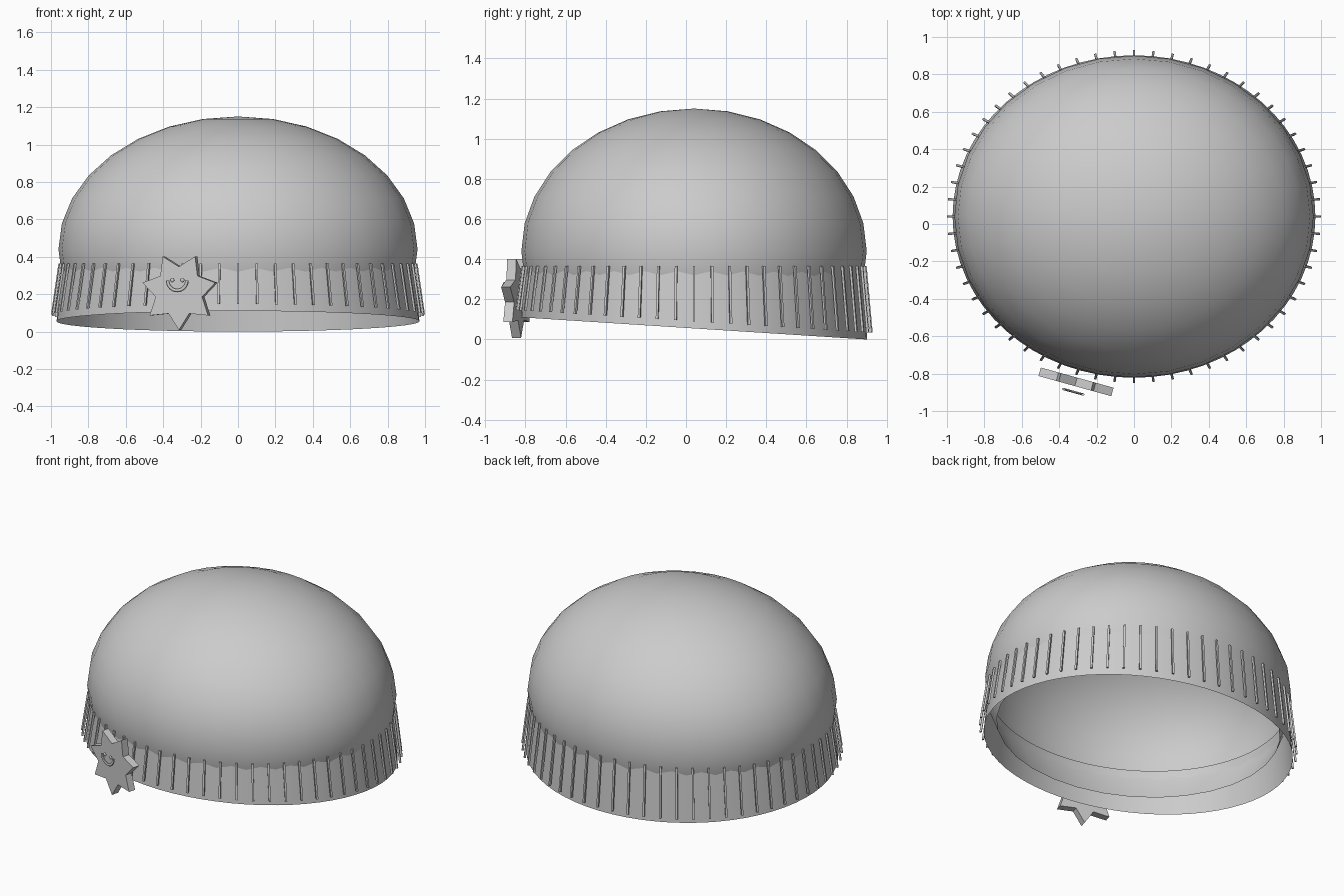
import bpy, bmesh
from math import sin, cos, pi, radians
from mathutils import Matrix, Vector

if "Cube" in bpy.data.objects:
    bpy.data.objects.remove(bpy.data.objects["Cube"])

CY = 0.04          # centre of the hat in y
RX, RY = 0.96, 0.86


def rim_z(y):
    """Height of the tilted lower rim."""
    return 0.055 - 0.064 * (y - CY)


def finish(bm, name, smooth=False, recalc=True):
    if recalc:
        bmesh.ops.recalc_face_normals(bm, faces=bm.faces)
    me = bpy.data.meshes.new(name)
    bm.to_mesh(me)
    bm.free()
    ob = bpy.data.objects.new(name, me)
    bpy.context.collection.objects.link(ob)
    if smooth:
        for p in me.polygons:
            p.use_smooth = True
    return ob


# Dome: upper part of an ellipsoid, open below
bm = bmesh.new()
bmesh.ops.create_uvsphere(bm, u_segments=32, v_segments=16, radius=1)
low = [v for v in bm.verts if v.co.z < -0.45]
bmesh.ops.delete(bm, geom=low, context='VERTS')
for v in bm.verts:
    v.co = Vector((v.co.x * RX, v.co.y * RY + CY, 0.44 + v.co.z * 0.71))
finish(bm, "dome", True, False)

# Band: flared open ring with a tilted lower rim
bm = bmesh.new()
N = 64
rings = [[], []]
for i in range(N):
    a = 2 * pi * i / N
    y = CY + 0.862 * sin(a)
    rings[0].append(bm.verts.new((0.97 * cos(a), y, rim_z(y))))
    rings[1].append(bm.verts.new((0.938 * cos(a), CY + 0.841 * sin(a), 0.38)))
for i in range(N):
    j = (i + 1) % N
    bm.faces.new((rings[0][i], rings[0][j], rings[1][j], rings[1][i]))
finish(bm, "band", True, False)

# Knit ribs: thin slanted bars around the band
bm = bmesh.new()
for i in range(60):
    a = 2 * pi * i / 60
    out = Vector((cos(a) / RX, sin(a) / RY, 0)).normalized()
    side = Vector((-out.y, out.x, 0))
    yb = CY + 0.884 * sin(a)
    ends = (Vector((0.994 * cos(a), yb, rim_z(yb) + 0.035)),
            Vector((0.954 * cos(a), CY + 0.854 * sin(a), 0.365)))
    lo, hi = [[bm.verts.new(p + out * s * 0.006 + side * t * 0.006)
               for s, t in ((-1, -1), (1, -1), (1, 1), (-1, 1))] for p in ends]
    bm.faces.new(lo[::-1])
    bm.faces.new(hi)
    for k in range(4):
        m = (k + 1) % 4
        bm.faces.new((lo[k], lo[m], hi[m], hi[k]))
finish(bm, "ribs")

# Star badge with seven points, turned to follow the band
place = Matrix.Translation((-0.31, -0.844, 0.215)) @ Matrix.Rotation(radians(-15.5), 4, 'Z')
bm = bmesh.new()
pts = []
for i in range(14):
    a = -pi / 2 + pi * i / 7
    r = 0.207 if i % 2 == 0 else 0.132
    pts.append(bm.verts.new((r * cos(a), -0.0235, r * sin(a))))
face = bm.faces.new(pts)
ext = bmesh.ops.extrude_face_region(bm, geom=[face])
bmesh.ops.translate(bm, vec=(0, 0.047, 0),
                    verts=[g for g in ext['geom'] if isinstance(g, bmesh.types.BMVert)])
finish(bm, "star_badge").matrix_world = place

# Smile: half ring in front of the badge
bm = bmesh.new()
prev = None
for i in range(17):
    a = pi + pi * i / 16
    ring = []
    for k in range(8):
        b = 2 * pi * k / 8
        r = 0.053 + 0.010 * cos(b)
        ring.append(bm.verts.new((r * cos(a), -0.055 + 0.006 * sin(b), 0.058 + r * sin(a))))
    if prev:
        for k in range(8):
            m = (k + 1) % 8
            bm.faces.new((prev[k], prev[m], ring[m], ring[k]))
    if i in (0, 16):
        bm.faces.new(ring)
    prev = ring
finish(bm, "smile").matrix_world = place

# Eyes
for name, s in (("left_eye", -1), ("right_eye", 1)):
    bm = bmesh.new()
    bmesh.ops.create_uvsphere(bm, u_segments=12, v_segments=8, radius=0.012)
    bmesh.ops.scale(bm, vec=(1, 0.5, 1), verts=bm.verts)
    bmesh.ops.translate(bm, vec=(s * 0.028, -0.055, 0.06), verts=bm.verts)
    finish(bm, name, True).matrix_world = place
